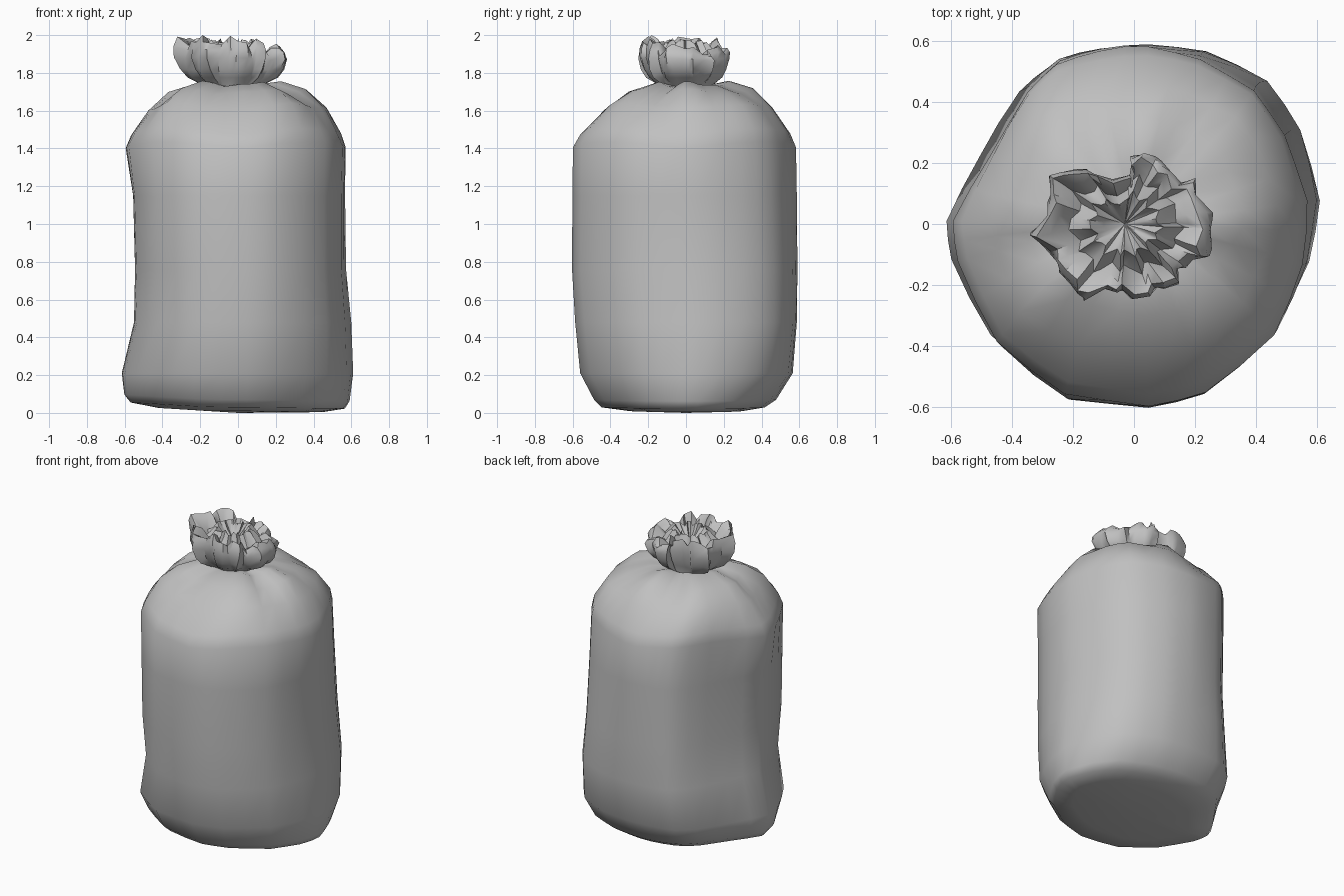
import bpy, bmesh, math
from mathutils import Vector

if "Cube" in bpy.data.objects:
    bpy.data.objects.remove(bpy.data.objects["Cube"])

plastic = bpy.data.materials.new("grey_plastic")
plastic.diffuse_color = (0.53, 0.53, 0.53, 1)
plastic.use_nodes = True
plastic.node_tree.nodes["Principled BSDF"].inputs["Base Color"].default_value = plastic.diffuse_color

# faceted plan outline of the filled bag
PLAN = [(.61, .08), (.55, .31), (.44, .47), (.24, .57), (.05, .595), (-.12, .58),
        (-.27, .54), (-.37, .45), (-.50, .23), (-.615, .01), (-.59, -.12), (-.45, -.37),
        (-.23, -.54), (.05, -.59), (.24, -.535), (.47, -.35), (.575, -.13)]
# lobed outline of the gathered top, around its own centre
LOBES = [(.30, -.03), (.29, .05), (.23, .14), (.16, .17), (.10, .24), (.03, .225), (.025, .16),
         (-.10, .16), (-.17, .19), (-.26, .15), (-.24, .08), (-.30, -.04), (-.22, -.13),
         (-.19, -.20), (-.12, -.25), (-.03, -.21), (.03, -.25), (.11, -.22), (.17, -.20),
         (.20, -.13), (.28, -.12)]
CX = -.03


def loft(name, rings, first_tip, last_tip, angle):
    """Skin closed rings of points, closing an end where a tip is given."""
    bm = bmesh.new()
    vs = [[bm.verts.new(p) for p in r] for r in rings]
    n = len(vs[0])
    for a, b in zip(vs, vs[1:]):
        for i in range(n):
            j = (i + 1) % n
            bm.faces.new((a[i], a[j], b[j], b[i]))
    for ring, tip, flip in ((vs[0], first_tip, True), (vs[-1], last_tip, False)):
        if tip:
            c = bm.verts.new(tip)
            for i in range(n):
                p, q = ring[i], ring[(i + 1) % n]
                bm.faces.new((q, p, c) if flip else (p, q, c))
    me = bpy.data.meshes.new(name)
    bm.to_mesh(me)
    bm.free()
    me.materials.append(plastic)
    ob = bpy.data.objects.new(name, me)
    bpy.context.collection.objects.link(ob)
    bpy.ops.object.select_all(action='DESELECT')
    ob.select_set(True)
    bpy.context.view_layer.objects.active = ob
    bpy.ops.object.shade_smooth_by_angle(angle=math.radians(angle))


def refine(points, bulge):
    """Add a slightly bulged midpoint on each outline edge."""
    out = []
    for i, p in enumerate(points):
        p, q = Vector(p), Vector(points[(i + 1) % len(points)])
        out += [p, (p + q) / 2 * bulge]
    return out


# ---- bag body: z, left, right, front, back, fold strength,
#      then corner offsets: front left, front right, back left, back right
BODY = [(.01, .42, .45, .30, .30, 0, 0, -.01, -.01, -.01),
        (.03, .57, .57, .45, .42, 0, 0, -.02, -.02, -.02),
        (.07, .602, .596, .49, .48, 0, .01, -.02, -.01, -.02),
        (.21, .615, .61, .56, .565, 0, .025, 0, .01, 0),
        (.48, .55, .597, .585, .585, 0, .02, .01, .015, .01),
        (.76, .545, .572, .60, .59, 0, .04, .02, 0, 0),
        (1.15, .555, .572, .598, .59, 0, .04, .02, 0, -.02),
        (1.40, .595, .578, .595, .588, 0, .02, .02, -.015, -.035),
        (1.47, .565, .545, .555, .55, .1, .02, .02, .01, -.01),
        (1.60, .475, .455, .425, .44, .5, .02, .02, .02, .01),
        (1.70, .37, .34, .30, .33, 1, .01, .01, .01, .01),
        (1.74, .24, .22, .18, .21, 1, 0, 0, 0, 0),
        (1.735, .15, .11, .12, .14, .3, 0, 0, 0, 0)]


def fold(a):
    """Uneven gathers running out from the tie."""
    return 0.6 * math.sin(5 * a + 0.9) + 0.4 * math.sin(8 * a + 2.0)


def body_point(row, p):
    z, left, right, front, back, f = row[:6]
    a = math.atan2(p.y, p.x)
    corner = row[6 + (p.x > 0) + 2 * (p.y > 0)] * abs(math.sin(2 * a))
    x = p.x * (right / .61 if p.x > 0 else left / .615)
    y = p.y * (back / .595 if p.y > 0 else front / .59)
    k = 1 + 0.08 * f * fold(a) + corner / math.hypot(x, y)
    raise_z = 0.035 * abs(math.sin(2 * a)) if 1.3 < z < 1.65 else 0
    z += 0.02 * f * fold(a) + raise_z
    if z < 0.1:                                   # left end of the base lifts
        z += 0.06 * max(0, -x - .15) - 0.008 * max(0, x / .6)
    return (x * k, y * k, z)


plan = refine(PLAN, 1.006)
loft("bag_body", [[body_point(r, p) for p in plan] for r in BODY], (0, 0, 0), None, 60)

# ---- gathered top: z, radius of the round part, lobe share, lobe scale, rim weight, pleat
TOP = [(1.69, .12, .05, .6, 0, 0), (1.73, .13, .3, .65, 0, 0), (1.775, .18, .9, .82, 0, 0),
       (1.82, .20, .95, .93, .1, 0), (1.88, .23, 1, 1, .2, 0), (1.93, .24, 1, 1, .6, .02),
       (1.97, .22, 1, .94, 1, .04), (1.95, .18, 1, .80, .9, .08), (1.90, .14, .9, .64, .3, .12),
       (1.93, .11, .8, .52, .1, .15), (1.965, .09, .7, .42, .5, .15), (1.92, .06, .6, .26, .2, .1)]


def top_point(row, p, i):
    z, base, share, scale, rim, pleat = row
    a = math.atan2(p.y, p.x)
    r = base * (1 - share) + p.length * scale * share
    droop = max(0, math.cos(a - 0.35))            # right and back lobes hang lower
    outer = rim if scale > .6 else 0
    r *= 1 - 0.10 * outer * droop
    r *= 1 + 0.05 * share * math.sin(i * 2.4 + z * 9) + pleat * math.cos(i * 2.09)
    a += 0.05 * share * math.sin(i * 1.9 + z * 14)
    z += rim * (0.022 * math.sin(i * 1.27) + 0.016 * math.sin(i * 2.9 + 1)) - 0.055 * outer * droop
    return (CX + r * math.cos(a), r * math.sin(a), min(z, 2.0))


lobes = refine(LOBES, 0.97)
loft("gathered_top", [[top_point(r, p, i) for i, p in enumerate(lobes)] for r in TOP],
     None, (CX, 0, 1.87), 45)
